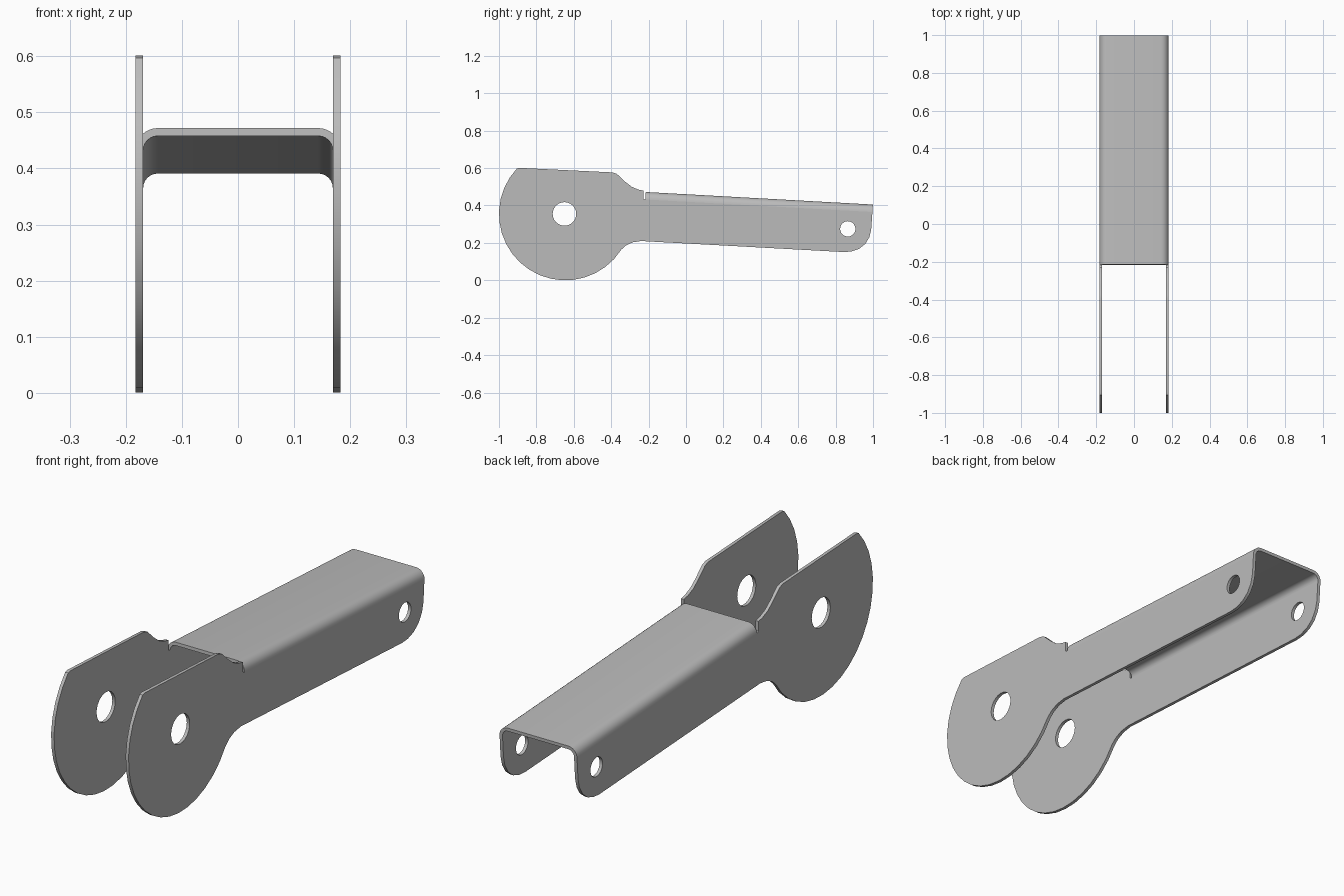
import bpy, bmesh
from math import sin, cos, radians
from mathutils import Matrix

if "Cube" in bpy.data.objects:
    bpy.data.objects.remove(bpy.data.objects["Cube"])

HALF, THICK, BEND, SLOPE = 0.183, 0.014, 0.04, 0.055
FRONT, BACK = (-0.215, 0.472), (0.999, 0.405)

steel = bpy.data.materials.new("brushed grey")
steel.use_nodes = True
grey = (0.5, 0.5, 0.5, 1)
steel.diffuse_color = grey
steel.node_tree.nodes["Principled BSDF"].inputs["Base Color"].default_value = grey


def arc(cy, cz, r, start, end, steps):
    """Points along an arc, angles in degrees."""
    angles = [radians(start + (end - start) * i / steps) for i in range(steps + 1)]
    return [(cy + r * cos(a), cz + r * sin(a)) for a in angles]


def below(point, depth):
    """Point at a depth under the sloping top, square to it."""
    return (point[0] - SLOPE * depth, point[1] - depth)


def smooth(obj):
    bpy.ops.object.select_all(action="DESELECT")
    obj.select_set(True)
    bpy.context.view_layer.objects.active = obj
    bpy.ops.object.shade_smooth_by_angle(angle=radians(30))


# Side plate outline: round head, lower neck, rounded tail, slot, upper neck
outline = arc(-0.645, 0.355, 0.355, 137, 317, 18)
outline += [(-0.345, 0.165), (-0.32, 0.187), (-0.285, 0.203), (-0.24, 0.21)]
outline += [(0.845, 0.151), (0.885, 0.154), (0.925, 0.168), (0.958, 0.194),
            (0.98, 0.23), (0.99, 0.27)]
outline += [below(BACK, BEND), below(FRONT, BEND)]
outline += [(-0.222, 0.433), (-0.228, 0.437), (-0.228, 0.479)]
outline += [(-0.255, 0.485), (-0.29, 0.5), (-0.325, 0.527), (-0.37, 0.569),
            (-0.395, 0.577), (-0.89, 0.601)]
holes = [arc(-0.65, 0.355, 0.063, 0, 345, 23), arc(0.865, 0.275, 0.041, 0, 345, 23)]

# Map the flat outline to the y-z plane
UPRIGHT = Matrix(((0, 0, 1, 0), (1, 0, 0, 0), (0, 1, 0, 0), (0, 0, 0, 1)))


def side_plate(name, x):
    curve = bpy.data.curves.new(name, "CURVE")
    curve.dimensions = "2D"
    curve.fill_mode = "BOTH"
    curve.extrude = THICK / 2
    for loop in [outline] + holes:
        spline = curve.splines.new("POLY")
        spline.points.add(len(loop) - 1)
        for p, (y, z) in zip(spline.points, loop):
            p.co = (y, z, 0, 1)
        spline.use_cyclic_u = True
    temp = bpy.data.objects.new(name + "_curve", curve)
    bpy.context.collection.objects.link(temp)
    bpy.context.view_layer.update()
    mesh = bpy.data.meshes.new_from_object(
        temp.evaluated_get(bpy.context.evaluated_depsgraph_get()))
    bpy.data.objects.remove(temp)
    mesh.transform(Matrix.Translation((x, 0, 0)) @ UPRIGHT)
    bm = bmesh.new()
    bm.from_mesh(mesh)
    bmesh.ops.remove_doubles(bm, verts=bm.verts, dist=0.0001)
    bmesh.ops.recalc_face_normals(bm, faces=bm.faces)
    bm.to_mesh(mesh)
    bm.free()
    mesh.name = name
    mesh.materials.clear()
    mesh.materials.append(steel)
    obj = bpy.data.objects.new(name, mesh)
    bpy.context.collection.objects.link(obj)
    smooth(obj)


side_plate("left_side_plate", HALF - THICK / 2)
side_plate("right_side_plate", THICK / 2 - HALF)


# Top cover: folded sheet section, as (x, depth), swept from front to back
def fold(r):
    half = [(HALF - BEND + r * cos(radians(a)), BEND - r * sin(radians(a)))
            for a in range(0, 91, 15)]
    return half + [(-x, d) for x, d in reversed(half)]


section = fold(BEND) + fold(BEND - THICK)[::-1]
n, half = len(section), len(section) // 2
bm = bmesh.new()
ends = []
for end in (FRONT, BACK):
    ends.append([bm.verts.new((x, *below(end, d))) for x, d in section])
for i in range(n):
    j = (i + 1) % n
    bm.faces.new((ends[0][i], ends[0][j], ends[1][j], ends[1][i]))
for ring in ends:
    for i in range(half - 1):
        bm.faces.new((ring[i], ring[i + 1], ring[n - 2 - i], ring[n - 1 - i]))
bmesh.ops.recalc_face_normals(bm, faces=bm.faces)
mesh = bpy.data.meshes.new("top_cover")
bm.to_mesh(mesh)
bm.free()
mesh.materials.append(steel)
cover = bpy.data.objects.new("top_cover", mesh)
bpy.context.collection.objects.link(cover)
smooth(cover)
